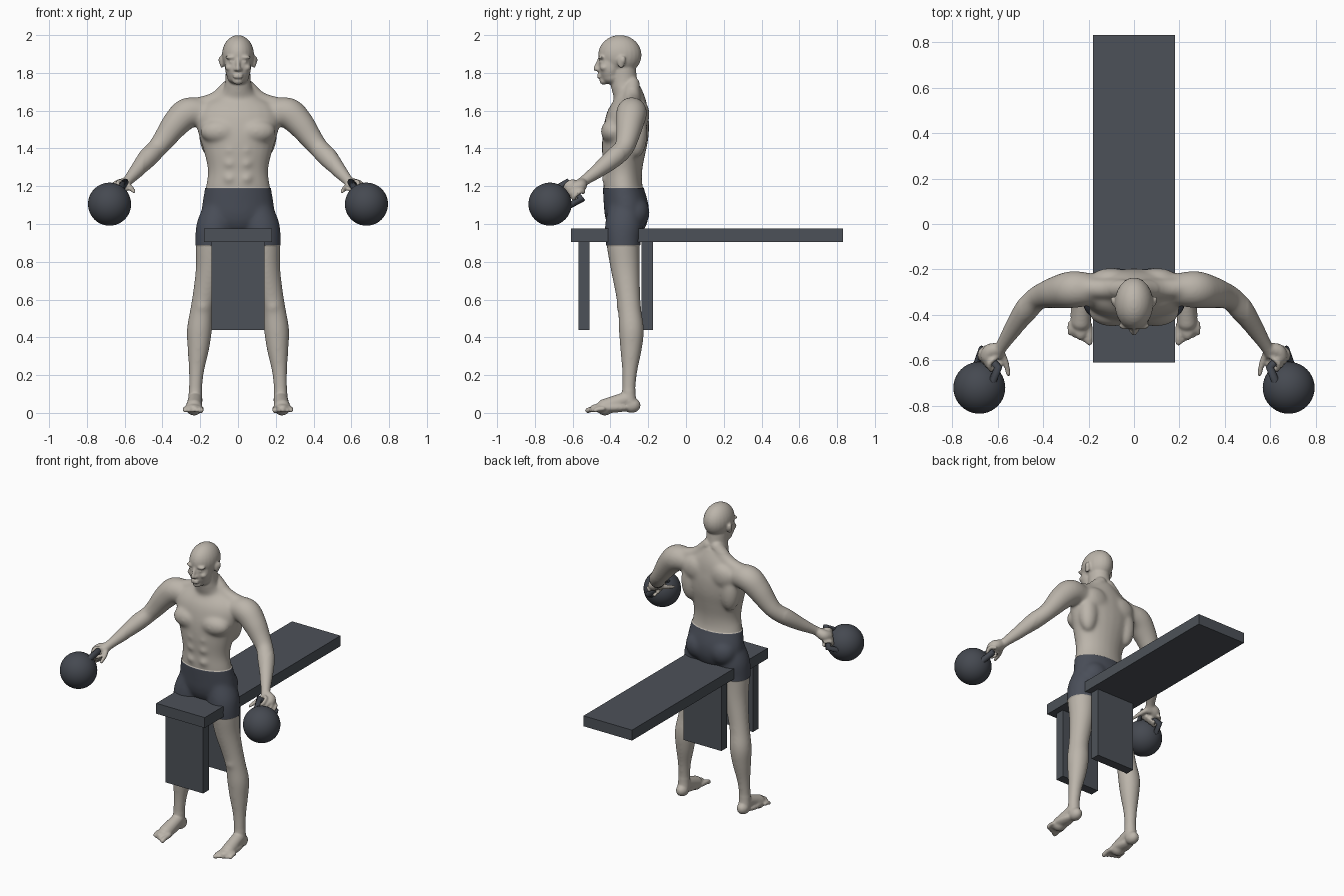
import bpy, bmesh, math
from mathutils import Vector, Matrix

if "Cube" in bpy.data.objects:
    bpy.data.objects.remove(bpy.data.objects["Cube"])


def material(name, color):
    m = bpy.data.materials.new(name)
    m.use_nodes = True
    m.diffuse_color = (*color, 1)
    m.node_tree.nodes["Principled BSDF"].inputs["Base Color"].default_value = (*color, 1)
    return m


SKIN = material("skin", (0.50, 0.46, 0.405))
CLOTH = material("shorts_cloth", (0.068, 0.077, 0.10))
BENCH = material("bench_paint", (0.073, 0.083, 0.098))
IRON = material("iron", (0.06, 0.067, 0.082))


def make_object(name, bm, mats, smooth=False):
    mesh = bpy.data.meshes.new(name)
    bm.to_mesh(mesh)
    bm.free()
    for m in mats:
        mesh.materials.append(m)
    for p in mesh.polygons:
        p.use_smooth = smooth
    ob = bpy.data.objects.new(name, mesh)
    bpy.context.collection.objects.link(ob)
    return ob


def box(name, x, y0, y1, z0, z1):
    bm = bmesh.new()
    mat = Matrix.Translation((0, (y0 + y1) / 2, (z0 + z1) / 2)) @ Matrix.Diagonal((2 * x, y1 - y0, z1 - z0, 1))
    bmesh.ops.create_cube(bm, size=1, matrix=mat)
    make_object(name, bm, [BENCH])


# Bench
box("bench_top", 0.18, -0.61, 0.83, 0.905, 0.975)
box("bench_front_leg", 0.14, -0.57, -0.51, 0.44, 0.905)
box("bench_middle_leg", 0.14, -0.235, -0.175, 0.44, 0.905)

# Body volumes, fused into one surface further down
body = bmesh.new()


def ball(center, radii, sides=(1, -1)):
    for s in sides:
        c = Vector((center[0] * s, center[1], center[2]))
        bmesh.ops.create_uvsphere(body, u_segments=24, v_segments=16, radius=1,
                                  matrix=Matrix.Translation(c) @ Matrix.Diagonal((*radii, 1)))


def spline(pts, steps=5):
    """Smooth curve through points of any dimension."""
    p = [pts[0]] + list(pts) + [pts[-1]]
    out = []
    for a, b, c, d in zip(p, p[1:], p[2:], p[3:]):
        for k in range(steps):
            t = k / steps
            out.append([0.5 * (2 * j + (l - i) * t + (2 * i - 5 * j + 4 * l - m) * t * t
                               + (3 * j - i - 3 * l + m) * t ** 3) for i, j, l, m in zip(a, b, c, d)])
    return out + [list(pts[-1])]


def sweep(pts, sides=(1, -1), round_ends=True):
    """Tube through (x, y, z, radius) or (x, y, z, half width, half depth)."""
    n = 24
    for s in sides:
        path = spline([(p[0] * s, *p[1:]) for p in pts])
        mids = [Vector(p[:3]) for p in path]
        along = (mids[-1] - mids[0]).normalized()
        ref = Vector((0, 0, 1)) if abs(along.y) > 0.85 else Vector((0, 1, 0))
        rings = []
        for i, p in enumerate(path):
            t = (mids[min(i + 1, len(mids) - 1)] - mids[max(i - 1, 0)]).normalized()
            u = ref.cross(t).normalized()
            v = t.cross(u)
            rings.append([body.verts.new(mids[i] + u * p[3] * math.cos(a) + v * p[-1] * math.sin(a))
                          for a in (2 * math.pi * k / n for k in range(n))])
        for r, q in zip(rings, rings[1:]):
            for k in range(n):
                body.faces.new((r[k], r[(k + 1) % n], q[(k + 1) % n], q[k]))
        body.faces.new(rings[0])
        body.faces.new(rings[-1])
        if round_ends:
            for p in (path[0], path[-1]):
                ball(p[:3], (p[3],) * 3, (1,))


# Torso and neck
sweep([(0, -.32, .96, .10, .08), (0, -.315, 1.01, .17, .105), (0, -.315, 1.08, .188, .115),
       (0, -.333, 1.19, .172, .104), (0, -.335, 1.28, .160, .103), (0, -.33, 1.38, .180, .115),
       (0, -.32, 1.47, .208, .122), (0, -.31, 1.56, .225, .115), (0, -.30, 1.63, .19, .095),
       (0, -.305, 1.68, .115, .08), (0, -.325, 1.73, .072, .072), (0, -.335, 1.82, .065, .07)],
      (1,), False)
ball((.095, -.385, 1.49), (.105, .066, .068))          # chest
ball((.085, -.27, 1.06), (.088, .074, .085))           # buttocks
ball((.145, -.262, 1.48), (.062, .058, .13))           # upper back
ball((.10, -.235, 1.58), (.085, .042, .075))           # shoulder blades
for z in (1.24, 1.32, 1.39):
    ball((.042, -.405, z), (.042, .042, .038))         # abdomen
sweep([(.03, -.285, 1.74, .04), (.12, -.285, 1.655, .045), (.24, -.28, 1.62, .045)])

# Head
ball((0, -.35, 1.895), (.085, .115, .105), (1,))
ball((0, -.40, 1.835), (.070, .064, .095), (1,))
ball((0, -.39, 1.78), (.058, .062, .042), (1,))
ball((0, -.436, 1.757), (.028, .022, .020), (1,))
sweep([(0, -.458, 1.872, .010), (0, -.470, 1.845, .011), (0, -.479, 1.822, .013)], (1,))
ball((.013, -.466, 1.818), (.011, .012, .009))         # nostrils
ball((.036, -.447, 1.882), (.032, .018, .011))         # brows
ball((.033, -.446, 1.858), (.016, .014, .010))         # eyes
ball((.046, -.432, 1.828), (.022, .024, .018))         # cheekbones
for z in (1.777, 1.790):
    ball((0, -.459, z), (.027, .013, .007), (1,))      # lips
ball((.086, -.343, 1.858), (.011, .021, .034))         # ears
ball((.094, -.334, 1.868), (.009, .016, .022))

# Arms
sweep([(.18, -.288, 1.59, .07), (.265, -.288, 1.588, .082), (.33, -.298, 1.53, .074),
       (.39, -.312, 1.45, .060), (.43, -.33, 1.40, .053), (.475, -.38, 1.352, .053),
       (.535, -.465, 1.283, .039), (.58, -.535, 1.232, .028), (.60, -.565, 1.207, .030)])

# Hands gripping the handle between two grip points
GRIP_A, GRIP_B = Vector((.597, -.630, 1.222)), Vector((.668, -.553, 1.130))
grip = (GRIP_B - GRIP_A).normalized()
ahead = Vector((.5, -.7, -.5))
ahead = (ahead - grip * ahead.dot(grip)).normalized()
over = ahead.cross(grip).normalized()
middle = (GRIP_A + GRIP_B) / 2
palm = middle - ahead * .022 + over * .018
sweep([(.59, -.55, 1.22, .028), (*(palm - ahead * .015), .034), (*(palm + ahead * .01), .034)])
for i in range(4):
    p = GRIP_A.lerp(GRIP_B, .2 + .2 * i)
    curl = [(-.03, .014), (0, .031), (.029, .01), (.023, -.021), (-.008, -.029)]
    sweep([(*(p + ahead * a + over * b), .0115) for a, b in curl])
sweep([(.59, -.555, 1.205, .018), (.564, -.61, 1.187, .014), (.552, -.662, 1.172, .010)])

# Legs
sweep([(.10, -.325, 1.06, .088), (.122, -.33, .98, .096), (.135, -.333, .90, .089),
       (.146, -.322, .77, .078), (.172, -.308, .64, .066), (.192, -.298, .54, .062),
       (.204, -.289, .44, .067), (.210, -.291, .34, .058), (.220, -.298, .22, .041),
       (.225, -.303, .12, .036), (.226, -.30, .06, .038)])
ball((.187, -.338, .565), (.040, .030, .045))          # kneecaps

# Feet and toes
ball((.226, -.288, .040), (.038, .048, .040))
sweep([(.226, -.31, .075, .038), (.229, -.37, .054, .040), (.233, -.43, .030, .044, .028)])
ball((.235, -.40, .028), (.045, .11, .027))
ball((.236, -.452, .023), (.054, .042, .021))
for i in range(5):
    r = .015 if i == 0 else .0115
    x = .196 + .0215 * i
    sweep([(x, -.45 + .003 * i, .022, r), (x, -.495 + .008 * i, .020, r),
           (x, -.52 + .010 * i, .013, r)])

# Fuse the volumes, then relax the surface
bmesh.ops.recalc_face_normals(body, faces=body.faces)
volumes = make_object("body_volumes", body, [])
remesh = volumes.modifiers.new("fuse", "REMESH")
remesh.mode = "VOXEL"
remesh.voxel_size = 0.006
bpy.context.view_layer.update()
fused = bpy.data.meshes.new_from_object(volumes.evaluated_get(bpy.context.evaluated_depsgraph_get()))
bpy.data.objects.remove(volumes)
bm = bmesh.new()
bm.from_mesh(fused)
bpy.data.meshes.remove(fused)


def relax(verts, times):
    for _ in range(times):
        bmesh.ops.smooth_vert(bm, verts=verts, factor=0.5, use_axis_x=True, use_axis_y=True, use_axis_z=True)


relax([v for v in bm.verts if .12 < v.co.z < 1.72 and abs(v.co.x) < .5], 24)
relax(bm.verts[:], 4)

# Shorts cut cleanly out of the body surface and puffed a little
HEM, WAIST = 0.888, 1.19
for z in (HEM, WAIST):
    bmesh.ops.bisect_plane(bm, geom=bm.verts[:] + bm.edges[:] + bm.faces[:],
                           plane_co=(0, 0, z), plane_no=(0, 0, 1))
bm.normal_update()
shorts = set()
for f in bm.faces:
    c = f.calc_center_median()
    f.material_index = int(HEM < c.z < WAIST and abs(c.x) < .35)
    if f.material_index:
        shorts.update(f.verts)
for v in shorts:
    v.co += v.normal * .004
make_object("body", bm, [SKIN, CLOTH], True)

# Kettlebells
for side, s in (("left", 1), ("right", -1)):
    center = Vector((.68, -.72, 1.105))
    flip = Matrix.Diagonal((s, 1, 1))
    bm = bmesh.new()
    bmesh.ops.create_uvsphere(bm, u_segments=40, v_segments=24, radius=.114,
                              matrix=Matrix.Translation(flip @ center))
    make_object(side + "_kettlebell_ball", bm, [IRON], True)
    path = [center + (GRIP_A - middle) * .9, GRIP_A, GRIP_B, center + (GRIP_B - middle) * .9]
    curve = bpy.data.curves.new(side + "_kettlebell_handle", "CURVE")
    curve.dimensions = "3D"
    curve.bevel_depth = .019
    curve.bevel_resolution = 2
    line = curve.splines.new("POLY")
    line.points.add(len(path) - 1)
    for point, co in zip(line.points, path):
        point.co = (*(flip @ co), 1)
    curve.materials.append(IRON)
    bpy.context.collection.objects.link(bpy.data.objects.new(curve.name, curve))
